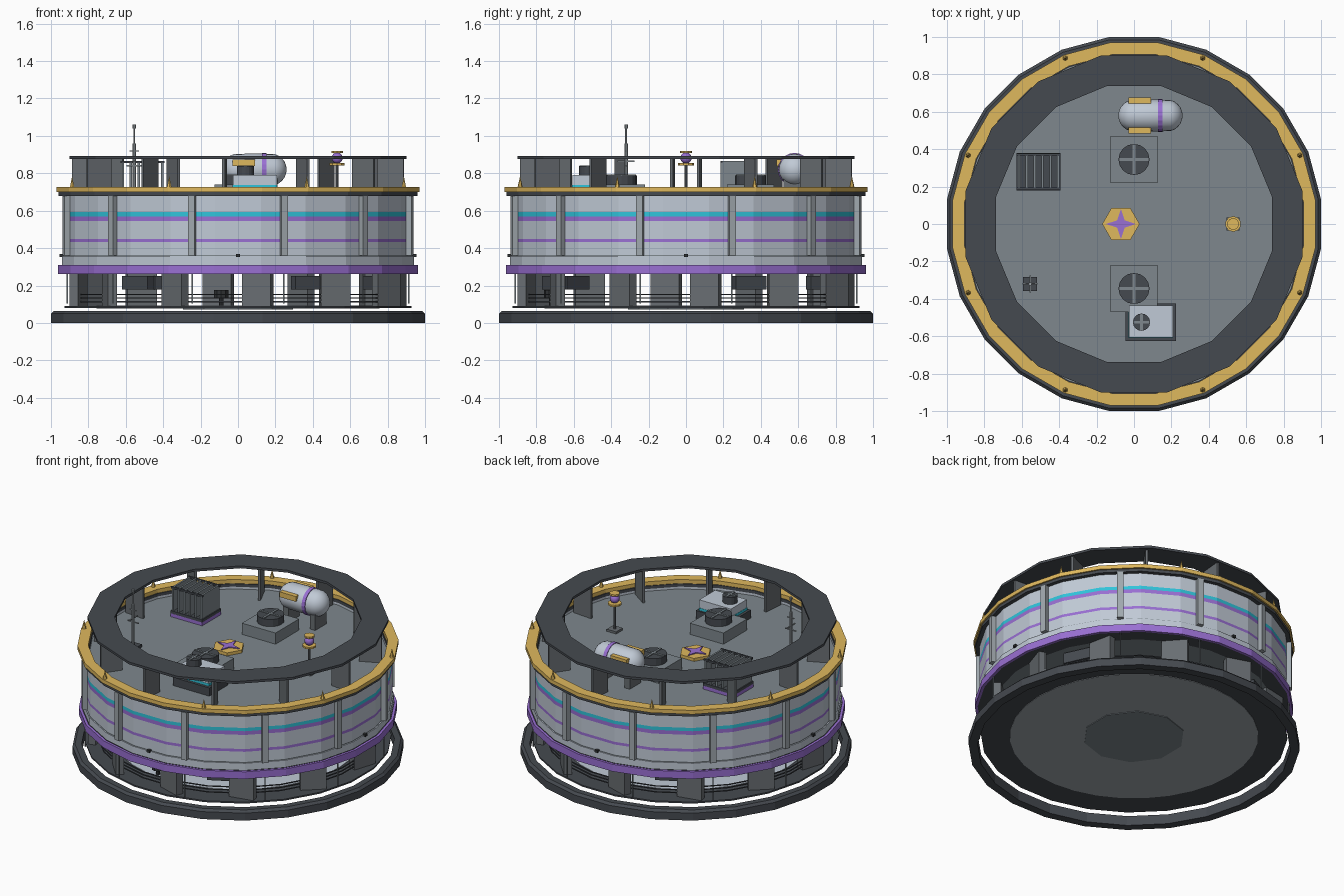
import bpy, bmesh, math
from mathutils import Matrix, Vector

cube = bpy.data.objects.get("Cube")
if cube:
    bpy.data.objects.remove(cube, do_unlink=True)


def material(name, rgb):
    m = bpy.data.materials.new(name)
    m.use_nodes = True
    col = (*rgb, 1)
    m.diffuse_color = col
    m.node_tree.nodes["Principled BSDF"].inputs["Base Color"].default_value = col
    return m


BLACK = material("near black", (.03, .033, .036))
DARK = material("charcoal", (.06, .068, .08))
GREY = material("mid grey", (.14, .155, .168))
DECK = material("deck grey", (.21, .245, .268))
STEEL = material("steel", (.35, .39, .42))
LIGHT = material("light grey", (.53, .59, .67))
GOLD = material("gold", (.74, .48, .11))
PURPLE = material("purple", (.32, .16, .65))
CYAN = material("cyan", (.03, .55, .7))


class Part:
    """Collects primitives into one object."""

    def __init__(self, name, mat):
        self.name, self.mat, self.bm = name, mat, bmesh.new()

    def box(self, size, loc, turn=0):
        mx = Matrix.Translation(loc) @ Matrix.Rotation(math.radians(turn), 4, 'Z')
        bmesh.ops.create_cube(self.bm, size=1, matrix=mx @ Matrix.Diagonal((*size, 1)))
        return self

    def cyl(self, r, z0, z1, xy=(0, 0), n=16, top=None, turn=0):
        mx = Matrix.Translation((*xy, (z0 + z1) / 2)) @ Matrix.Rotation(math.radians(turn), 4, 'Z')
        bmesh.ops.create_cone(self.bm, cap_ends=True, segments=n, radius1=r,
                              radius2=r if top is None else top, depth=z1 - z0, matrix=mx)
        return self

    def ring(self, profile, n=24):
        # revolve a closed (radius, height) profile with flats facing the axes
        k = 1 / math.cos(math.pi / n)
        loops = []
        for i in range(n):
            a = 2 * math.pi * (i + .5) / n
            loops.append([self.bm.verts.new((r * k * math.cos(a), r * k * math.sin(a), z))
                          for r, z in profile])
        m = len(profile)
        for i in range(n):
            p, q = loops[i], loops[(i + 1) % n]
            for j in range(m):
                self.bm.faces.new((p[j], q[j], q[(j + 1) % m], p[(j + 1) % m]))
        return self

    def band(self, r0, r1, z0, z1, n=24):
        return self.ring([(r0, z0), (r1, z0), (r1, z1), (r0, z1)], n)

    def done(self, smooth=False):
        bmesh.ops.recalc_face_normals(self.bm, faces=self.bm.faces)
        me = bpy.data.meshes.new(self.name)
        self.bm.to_mesh(me)
        self.bm.free()
        me.materials.append(self.mat)
        ob = bpy.data.objects.new(self.name, me)
        bpy.context.collection.objects.link(ob)
        if smooth:
            bpy.context.view_layer.objects.active = ob
            ob.select_set(True)
            bpy.ops.object.shade_smooth_by_angle(angle=math.radians(40))
            ob.select_set(False)


def polar(r, deg, z):
    a = math.radians(deg)
    return (r * math.cos(a), r * math.sin(a), z)


# base ring and floating floor
Part("base_ring", DARK).ring([(.945, 0), (1, 0), (1, .05), (.985, .065), (.945, .065)]).done()
Part("floor", DARK).cyl(.935, .08, .09, n=24, turn=7.5).done()
Part("floor_inlay", LIGHT).cyl(.757, .089, .093, n=32).done()
Part("floor_underside", STEEL).cyl(.757, .077, .081, n=32).done()
Part("floor_core", DECK).cyl(.31, .073, .078, n=10).done()

# ground level: angled columns, railings, posts, hanging units
columns = Part("columns", GREY)
for i in range(12):
    a = -83 + 30 * i
    columns.box((.16, .05, .18), polar(.86, a, .175), a + 65)
columns.done()
rails = Part("railings", DARK)
for z in (.11, .13, .15):
    rails.band(.845, .851, z, z + .006)
rails.done()
posts = Part("thin_posts", DECK)
for i in range(12):
    posts.box((.006, .006, .17), polar(.945, 15 + 30 * i, .19))
posts.done()
units = Part("hanging_units", DARK)
for a in (25, 118, -62, -132):
    units.box((.05, .18, .07), polar(.8, a, .215), a)
units.done()
Part("round_seat", BLACK).cyl(.04, .13, .175, (-.09, -.72), 10).cyl(.012, .09, .13, (-.09, -.72), 8).done()

# main drum: wall built from stacked flush bands
Part("roof_deck", DECK).cyl(.925, .268, .665, n=24, turn=7.5).done()
Part("ceiling_rim", DARK).band(.85, .945, .264, .3).done()
Part("lower_trim", PURPLE).band(.945, .962, .262, .31).done()
Part("wall_skirt", LIGHT).band(.9, .942, .31, .358).done()
levels = ((.358, LIGHT), (.364, DECK), (.432, LIGHT), (.45, PURPLE), (.545, LIGHT),
          (.57, PURPLE), (.592, CYAN), (.68, LIGHT))
names = {LIGHT: "wall_panel", DECK: "wall_groove", PURPLE: "wall_purple_stripe", CYAN: "wall_cyan_stripe"}
for (z0, _), (z1, mat) in zip(levels, levels[1:]):
    Part(names[mat], mat).band(.9, .935, z0, z1).done()
Part("parapet", DARK).band(.9, .96, .68, .70).done()
Part("gold_rim", GOLD).band(.905, .97, .70, .726).done()

pilasters = Part("pilasters", STEEL)
for i in range(12):
    a = 15 + 30 * i
    pilasters.box((.03, .038, .32), polar(.95, a, .52), a)
pilasters.done()
lamps = Part("wall_fixtures", BLACK)
for i in range(4):
    lamps.box((.02, .02, .016), polar(.945, 90 * i, .36), 90 * i)
lamps.done()
spikes = Part("rim_spikes", GOLD)
for i in range(8):
    spikes.cyl(.015, .72, .785, polar(.96, 22.5 + 45 * i, 0)[:2], 6, top=0)
spikes.done()

# canopy ring on radial fins
Part("canopy_ring", DARK).band(.737, .9, .876, .892, 16).done()
fins = Part("canopy_fins", GREY)
for i in range(12):
    a = -65 + 30 * i
    fins.box((.14, .015, .215), polar(.82, a, .77), a)
fins.done()

# roof fans
pads = Part("fan_pads", DECK)
drums = Part("fan_drums", DARK)
blades = Part("fan_crosses", DECK)
for x, y, r, z in ((0, .345, .083, .74), (0, -.345, .083, .74), (.04, -.525, .046, .79)):
    if r > .05:
        pads.box((.25, .25, z - .66), (x, y, (z + .66) / 2))
    drums.cyl(r, z, z + .048, (x, y), 16)
    for turn in (0, 90):
        blades.box((r * 1.9, .014, .006), (x, y, z + .05), turn)
pads.done(), drums.done(), blades.done()

# equipment cabinet
Part("cabinet_base", DARK).box((.27, .2, .06), (.09, -.525, .69)).done()
Part("cabinet", LIGHT).box((.235, .17, .09), (.09, -.522, .747)).done()
Part("cabinet_stripe", CYAN).box((.239, .174, .016), (.09, -.522, .73)).done()

# storage tank, capsule along x
tank = Part("tank", LIGHT)
bmesh.ops.create_uvsphere(tank.bm, u_segments=20, v_segments=12, radius=.086,
                          matrix=Matrix.Rotation(math.pi / 2, 4, 'Y'))
for v in tank.bm.verts:
    if abs(v.co.x) > .001:
        v.co.x += math.copysign(.086, v.co.x)
    v.co += Vector((.088, .58, .82))
tank.done(True)
strap = Part("tank_strap", PURPLE).cyl(.089, -.012, .012, n=20)
bmesh.ops.transform(strap.bm, verts=strap.bm.verts,
                    matrix=Matrix.Translation((.14, .58, .82)) @ Matrix.Rotation(math.pi / 2, 4, 'Y'))
strap.done()
clamps = Part("tank_clamps", GOLD)
for y in (.5, .66):
    clamps.box((.12, .03, .035), (.03, y, .857))
clamps.done()
Part("tank_stands", GREY).box((.04, .12, .12), (-.01, .58, .72)).box((.04, .12, .12), (.19, .58, .72)).done()

# finned radiator
Part("radiator_base", PURPLE).box((.235, .2, .025), (-.51, .28, .675)).done()
Part("radiator_tray", DARK).box((.235, .2, .02), (-.51, .28, .696)).done()
radiator = Part("radiator_fins", DECK)
for i in range(6):
    radiator.box((.012, .19, .165), (-.615 + .042 * i, .28, .782))
radiator.done()
Part("radiator_bars", DARK).box((.235, .012, .012), (-.51, .19, .86)).box((.235, .012, .012), (-.51, .37, .86)).done()

# signal beacon
B = (.53, 0)
Part("beacon_pole", GREY).box((.07, .07, .015), (*B, .672)).cyl(.008, .67, .85, B, 8).done()
Part("beacon_plates", GOLD).cyl(.042, .843, .855, B, 10).cyl(.032, .908, .92, B, 10).done()
globe = Part("beacon_globe", PURPLE)
bmesh.ops.create_uvsphere(globe.bm, u_segments=14, v_segments=8, radius=.03,
                          matrix=Matrix.Translation((*B, .882)))
globe.done(True)

# antenna mast
A = (-.555, -.32)
Part("antenna_base", DARK).box((.075, .075, .02), (*A, .675)).done()
mast = Part("antenna_mast", STEEL).cyl(.009, .67, .96, A, 8).cyl(.005, .95, 1.045, A, 8).cyl(.009, 1.04, 1.06, A, 8)
mast.box((.08, .007, .007), (*A, .84)).box((.007, .09, .007), (*A, .865)).box((.05, .006, .006), (*A, .92))
mast.done()

# roof emblem: hexagon with a four-point star
Part("emblem_plate", GOLD).cyl(.1, .66, .685, (-.07, 0), 6, turn=30).done()
star = Part("emblem_star", PURPLE)
points = [star.bm.verts.new((*(Vector(polar(.028 if i % 2 else .08, 45 * i, 0)[:2]) + Vector((-.07, 0))), .686))
          for i in range(8)]
face = star.bm.faces.new(points)
top = bmesh.ops.extrude_face_region(star.bm, geom=[face])
for v in top["geom"]:
    if isinstance(v, bmesh.types.BMVert):
        v.co.z += .006
star.done()
